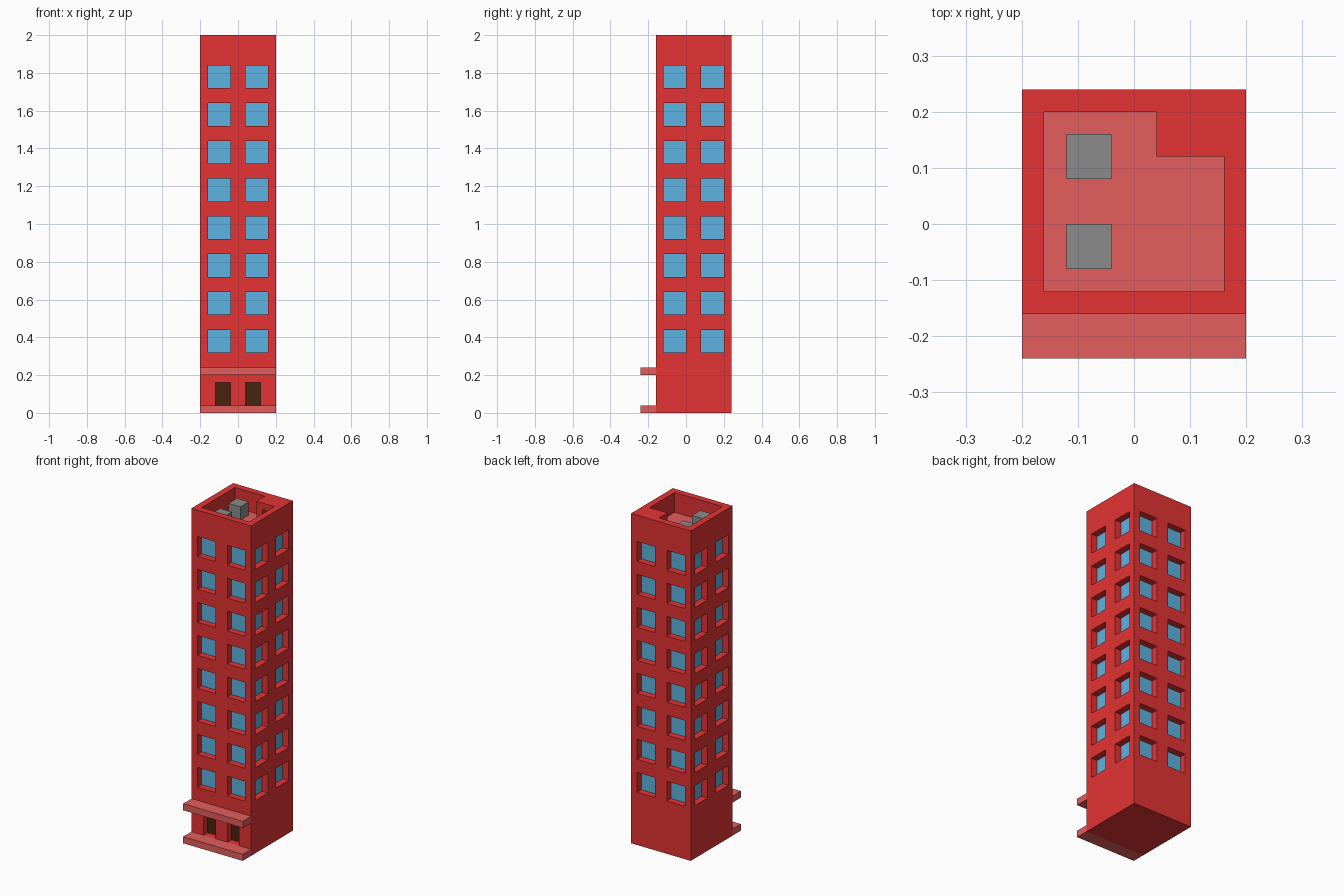
import bpy, bmesh
from mathutils import Vector

if "Cube" in bpy.data.objects:
    bpy.data.objects.remove(bpy.data.objects["Cube"], do_unlink=True)


def make_material(name, rgb):
    mat = bpy.data.materials.new(name)
    mat.use_nodes = True
    mat.diffuse_color = (*rgb, 1)
    mat.node_tree.nodes["Principled BSDF"].inputs["Base Color"].default_value = (*rgb, 1)
    return mat


red = make_material("wall_red", (0.78, 0.034, 0.034))
pink = make_material("slab_pink", (0.78, 0.11, 0.11))
blue = make_material("glass_blue", (0.11, 0.45, 0.75))
brown = make_material("door_brown", (0.06, 0.018, 0.004))
gray = make_material("metal_gray", (0.26, 0.26, 0.26))
RED, PINK, BLUE, BROWN = range(4)


def box_mesh(lo, hi):
    """A bmesh box between two corners."""
    bm = bmesh.new()
    bmesh.ops.create_cube(bm, size=1)
    lo, hi = Vector(lo), Vector(hi)
    bmesh.ops.scale(bm, vec=hi - lo, verts=bm.verts)
    bmesh.ops.translate(bm, vec=(lo + hi) / 2, verts=bm.verts)
    return bm


def add_object(name, bm, mats):
    mesh = bpy.data.meshes.new(name)
    bm.to_mesh(mesh)
    bm.free()
    for mat in mats:
        mesh.materials.append(mat)
    obj = bpy.data.objects.new(name, mesh)
    bpy.context.collection.objects.link(obj)


def cut(bm, axis, values):
    """Slice all faces at the given positions along one axis."""
    for v in values:
        point, normal = Vector(), Vector()
        point[axis], normal[axis] = v, 1
        bmesh.ops.bisect_plane(bm, geom=bm.verts[:] + bm.edges[:] + bm.faces[:],
                               plane_co=point, plane_no=normal)


def recess(bm, areas, normal, depth, color):
    """Push the faces inside any of the boxes inward and colour their ends."""
    bm.normal_update()
    normal = Vector(normal)

    def inside(f):
        c = f.calc_center_median()
        return any(all(a < v < b for a, v, b in zip(lo, c, hi)) for lo, hi in areas)

    faces = [f for f in bm.faces if f.normal.dot(normal) > 0.9 and inside(f)]
    new = bmesh.ops.extrude_face_region(bm, geom=faces)["geom"]
    bmesh.ops.delete(bm, geom=[f for f in faces if f.is_valid], context='FACES')
    bmesh.ops.translate(bm, vec=-normal * depth,
                        verts=[g for g in new if isinstance(g, bmesh.types.BMVert)])
    for g in new:
        if isinstance(g, bmesh.types.BMFace):
            g.material_index = color


# Tower, sliced along the lines of its openings
tower = box_mesh((-0.2, -0.16, 0), (0.2, 0.24, 2))
floors = [0.32 + 0.2 * i for i in range(8)]
cut(tower, 0, (-0.16, -0.12, -0.04, 0.04, 0.08, 0.12, 0.16))
cut(tower, 1, (-0.12, 0, 0.08, 0.12, 0.2))
cut(tower, 2, [0.04, 0.16] + [z + d for z in floors for d in (0, 0.12)])

# Windows, two per floor on every wall; thin boxes pick only the outer skin
for z in floors:
    top = z + 0.12
    for x in (-0.16, 0.04):
        for side, wall in ((-1, -0.16), (1, 0.24)):
            recess(tower, [((x, wall - 0.01, z), (x + 0.12, wall + 0.01, top))],
                   (0, side, 0), 0.04, BLUE)
    for y in (-0.12, 0.08):
        for side, wall in ((-1, -0.2), (1, 0.2)):
            recess(tower, [((wall - 0.01, y, z), (wall + 0.01, y + 0.12, top))],
                   (side, 0, 0), 0.04, BLUE)

# Entrance doors
for x in (-0.12, 0.04):
    recess(tower, [((x, -0.17, 0.04), (x + 0.08, -0.15, 0.16))], (0, -1, 0), 0.04, BROWN)

# Sunken roof terrace around the stair block, with the stair door
recess(tower, [((-0.16, -0.12, 1.99), (0.04, 0.2, 2.01)),
               ((0.04, -0.12, 1.99), (0.16, 0.12, 2.01))], (0, 0, 1), 0.12, PINK)
cut(tower, 2, [1.96])
recess(tower, [((0.08, 0.11, 1.88), (0.12, 0.13, 1.96))], (0, -1, 0), 0.04, BROWN)
bmesh.ops.dissolve_limit(tower, angle_limit=0.01, verts=tower.verts, edges=tower.edges,
                         delimit={'MATERIAL'})
add_object("tower", tower, (red, pink, blue, brown))

# Entrance step and canopy
for name, z in (("entrance_step", 0), ("entrance_canopy", 0.2)):
    add_object(name, box_mesh((-0.2, -0.24, z), (0.2, -0.16, z + 0.04)), [pink])

# Rooftop ventilation units
for name, y in (("front_roof_unit", -0.08), ("rear_roof_unit", 0.08)):
    add_object(name, box_mesh((-0.12, y, 1.88), (-0.04, y + 0.08, 1.96)), [gray])
